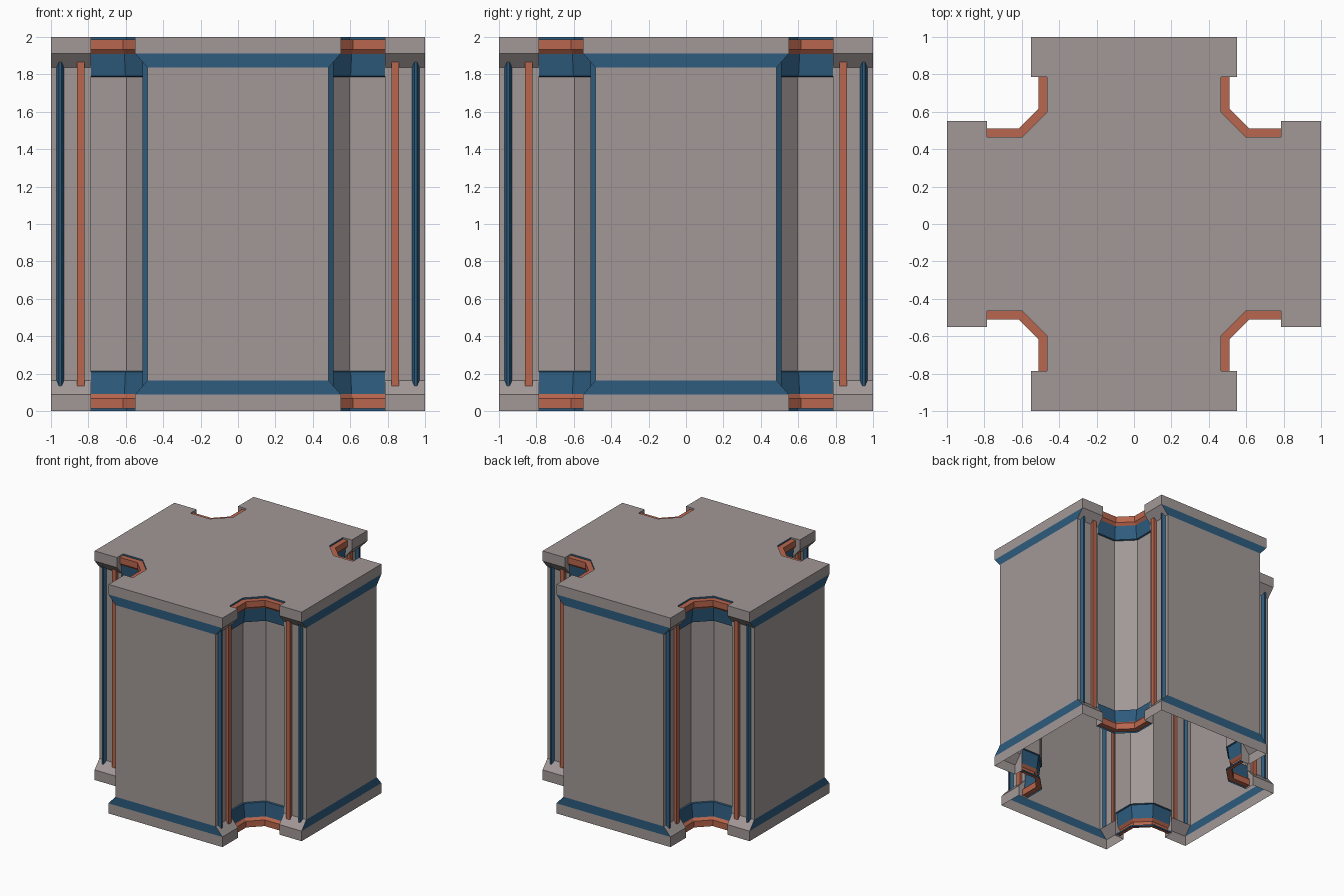
import bpy, bmesh, math
from mathutils import Vector

if "Cube" in bpy.data.objects:
    bpy.data.objects.remove(bpy.data.objects["Cube"])

def material(name, rgb):
    m = bpy.data.materials.new(name)
    m.diffuse_color = (*rgb, 1)
    m.use_nodes = True
    m.node_tree.nodes["Principled BSDF"].inputs["Base Color"].default_value = m.diffuse_color
    return m

GREY = material("warm_grey", (0.36, 0.315, 0.31))
BLUE = material("deep_blue", (0.027, 0.107, 0.21))
RUST = material("rust_orange", (0.48, 0.132, 0.075))

parts = {}  # (name, material) -> bmesh

def face(name, mat, pts, hint):
    """Add one face, repeated in all octants and mirrored top to bottom."""
    bm = parts.setdefault(name, (bmesh.new(), mat))[0]
    for swap in (0, 1):
        for sx in (1, -1):
            for sy in (1, -1):
                for sz in (1, -1):
                    def sym(p):
                        x, y = (p[1], p[0]) if swap else (p[0], p[1])
                        return Vector((x * sx, y * sy, p[2] * sz))
                    vs = [sym((x, y, z - 1)) + Vector((0, 0, 1)) for x, y, z in pts]
                    f = bm.faces.new([bm.verts.new(v) for v in vs])
                    f.normal_update()
                    if f.normal.dot(sym(hint)) < 0:
                        f.normal_flip()

def wall(name, mat, a, b, za, zb, z0=1.0):
    """Upright face over the plan segment a-b with its own top heights."""
    face(name, mat, [(*a, z0), (*b, z0), (*b, zb), (*a, za)],
         (b[1] - a[1], a[0] - b[0], 0))

S, C, K = 0.485, 0.55, 0.465      # arm wall, cap edge, corner recess
N = 0.785                         # where the corner recess starts
ZS, ZC = 1.837, 1.912             # slope bottom, cap bottom

def slope_z(y):
    return ZS + (y - S) * (ZC - ZS) / (C - S)

# flush arm ends: panel, blue band and cap rim
wall("end_panel", GREY, (1, 0), (1, S), ZS, ZS)
face("end_band", BLUE, [(1, 0, ZS), (1, S, ZS), (1, C, ZC), (1, 0, ZC)], (1, 0, 0))
wall("cap_rim", GREY, (1, 0), (1, C), 2, 2, ZC)

# arm sides: cap rim and sloped underside
wall("cap_rim", GREY, (1, C), (N, C), 2, 2, ZC)
face("cap_slope", GREY, [(1, S, ZS), (N, S, ZS), (N, C, ZC), (1, C, ZC)], (0, 1, -1))

# arm sides: plan profile with raised blue and orange strips
P = 0.51
profile = [(1, S), (.97, S), (.957, P), (.943, P), (.93, S),
           (.86, S), (.86, P), (.82, P), (.82, S), (N, S)]
kinds = "gbbbgooog"
names = {"g": ("side_wall", GREY), "b": ("blue_strip", BLUE), "o": ("orange_strip", RUST)}
for a, b, k in zip(profile, profile[1:], kinds):
    wall(*names[k], a, b, slope_z(a[1]), slope_z(b[1]))

# shoulder that closes the recess
face("recess_shoulder", GREY, [(N, K, 1), (N, S, 1), (N, S, ZS), (N, C, ZC),
                               (N, C, 2), (N, K, 2)], (-1, 0, 0))

# chamfered corner column
def path(r):
    return [(N, K + r), (.597 + r * .414, K + r), (.531 + r * .707, .531 + r * .707)]

ZT = 1.787
for a, b in zip(path(0), path(0)[1:]):
    wall("corner_column", GREY, a, b, ZT, ZT)

# swept corner trim: blue lip, orange moulding, blue skirt
trim = [(0, 2), (0, 1.986), (.045, 1.986), (.045, 1.932), (.026, 1.91), (.012, ZT + .004), (0, ZT)]
tmats = [("trim_lip", BLUE)] + [("trim_moulding", RUST)] * 3 + [("trim_skirt", BLUE)] * 2
for (r0, z0), (r1, z1), (nm, mat) in zip(trim, trim[1:], tmats):
    p, q = path(r0), path(r1)
    nr, nz = z0 - z1, r1 - r0
    for i in range(2):
        face(nm, mat, [(*p[i], z0), (*p[i + 1], z0), (*q[i + 1], z1), (*q[i], z1)],
             (.4 * nr, nr, nz))

# flat top plate (the underside is open)
quarter = [(1, C), (N, C), (N, K), (.597, K), (K, .597), (K, N), (C, N), (C, 1)]
bm = bmesh.new()
pts = []
for x, y in [(1, 1), (-1, 1), (-1, -1), (1, -1)]:
    q = [(a * x, b * y, 2) for a, b in quarter]
    pts += q if x * y > 0 else q[::-1]
bm.faces.new([bm.verts.new(p) for p in pts])
parts["top_plate"] = (bm, GREY)

# merge seams and make the objects
for name, (bm, mat) in parts.items():
    bmesh.ops.remove_doubles(bm, verts=bm.verts[:], dist=1e-4)
    bmesh.ops.dissolve_limit(bm, angle_limit=math.radians(0.5),
                             verts=bm.verts[:], edges=bm.edges[:])
    me = bpy.data.meshes.new(name)
    bm.to_mesh(me)
    bm.free()
    me.materials.append(mat)
    bpy.context.collection.objects.link(bpy.data.objects.new(name, me))
